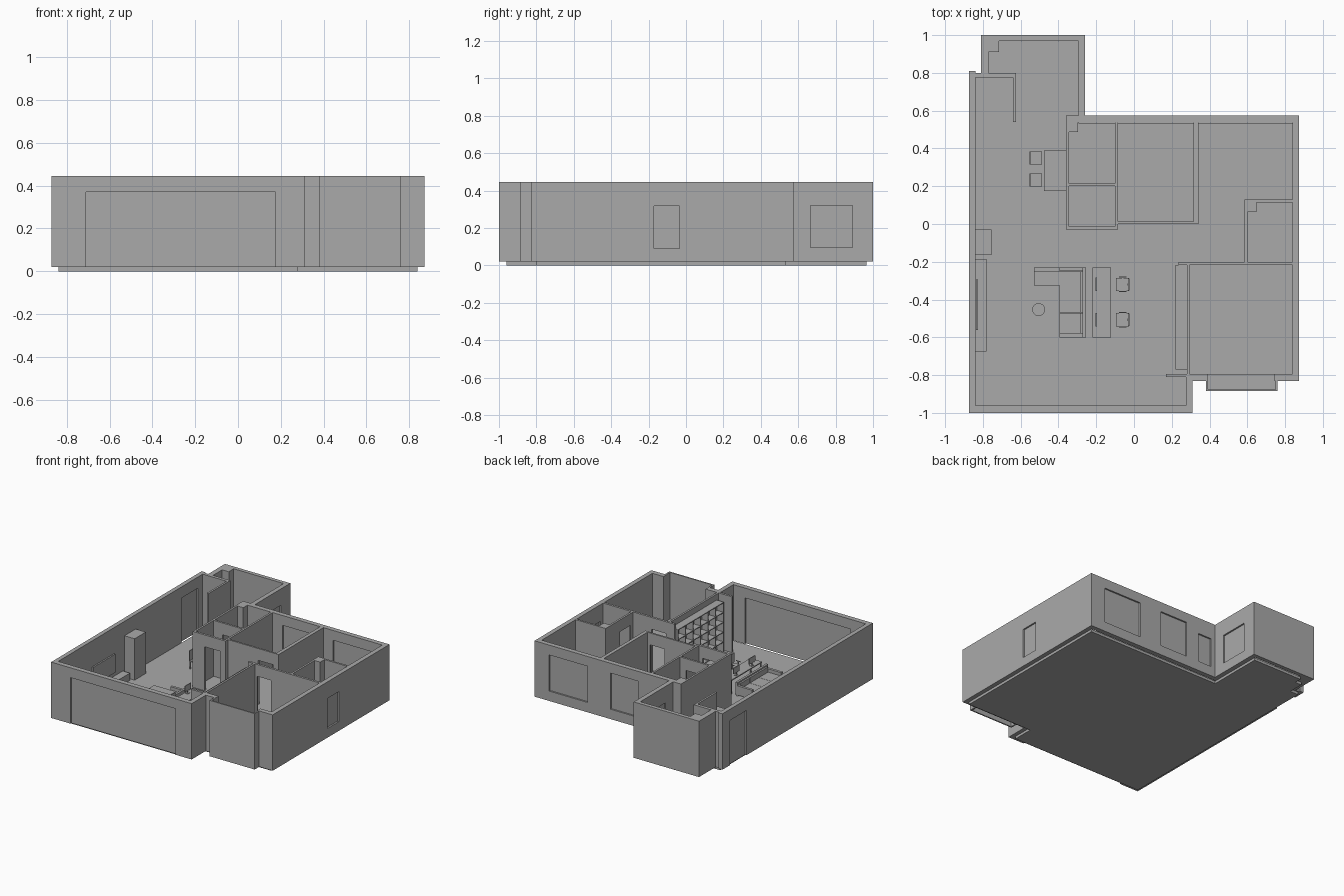
import bpy, bmesh, math

if "Cube" in bpy.data.objects:
    bpy.data.objects.remove(bpy.data.objects["Cube"])

mat = bpy.data.materials.new("plain grey")
mat.diffuse_color = (0.4, 0.4, 0.4, 1)
mat.use_nodes = True
mat.node_tree.nodes["Principled BSDF"].inputs["Base Color"].default_value = mat.diffuse_color
Z0, Z1 = 0.02, 0.445          # wall base and top


def finish(name, bm):
    bmesh.ops.recalc_face_normals(bm, faces=bm.faces)
    me = bpy.data.meshes.new(name)
    bm.to_mesh(me)
    bm.free()
    me.materials.append(mat)
    ob = bpy.data.objects.new(name, me)
    bpy.context.collection.objects.link(ob)
    return ob


def boxes(name, items):
    """One object from boxes given as (x0, x1, y0, y1, z0, z1)."""
    bm = bmesh.new()
    for x0, x1, y0, y1, z0, z1 in items:
        vs = bmesh.ops.create_cube(bm, size=1)["verts"]
        for v in vs:
            v.co.x = x1 if v.co.x > 0 else x0
            v.co.y = y1 if v.co.y > 0 else y0
            v.co.z = z1 if v.co.z > 0 else z0
    return finish(name, bm)


def prism(name, pts, z0, z1):
    bm = bmesh.new()
    f = bm.faces.new([bm.verts.new((x, y, z0)) for x, y in pts])
    r = bmesh.ops.extrude_face_region(bm, geom=[f])
    for v in r["geom"]:
        if isinstance(v, bmesh.types.BMVert):
            v.co.z = z1
    return finish(name, bm)


def cylinder(name, x, y, z0, z1, r, n=24):
    pts = [(x + r * math.cos(2 * math.pi * i / n), y + r * math.sin(2 * math.pi * i / n)) for i in range(n)]
    return prism(name, pts, z0, z1)


def wall(name, x0, x1, y0, y1, holes=()):
    """Wall along its longer side; holes are (start, end, bottom, top, has_pane)."""
    along_x = x1 - x0 > y1 - y0
    lo, hi = (x0, x1) if along_x else (y0, y1)

    def part(a, b, c, d, inset=0.0):
        if along_x:
            return (a, b, y0 + inset, y1 - inset, c, d)
        return (x0 + inset, x1 - inset, a, b, c, d)

    out, panes, pos = [], [], lo
    for a, b, c, d, pane in sorted(holes):
        out.append(part(pos, a, Z0, Z1))
        out.append(part(a, b, d, Z1))
        if c > Z0:
            out.append(part(a, b, Z0, c))
        if pane:
            panes.append(part(a, b, c, d, 0.012))
        pos = b
    out.append(part(pos, hi, Z0, Z1))
    boxes(name, out)
    if panes:
        boxes(name + "_panes", panes)


# floor slab
prism("floor", [(-.84, -.96), (.28, -.96), (.28, -.8), (.84, -.8), (.84, .535), (-.295, .535),
                (-.295, .965), (-.715, .965), (-.715, .91), (-.77, .91), (-.77, .79), (-.84, .79)], 0, Z0)

# outer walls
wall("front_wall", -.873, .31, -1, -.962, [(-.71, .175, Z0, .37, True)])
wall("left_wall", -.873, -.84, -.962, .81, [(.52, .72, Z0, .36, True)])
wall("right_wall", .838, .873, -.83, .575, [(-.17, -.035, .09, .318, True)])
wall("back_wall", -.36, .838, .538, .575,
     [(.425, .75, .095, .37, True), (0, .235, .095, .37, True), (-.225, -.11, .095, .32, True)])
wall("living_right_wall", .275, .31, -.962, -.81)
wall("entry_right_wall", -.295, -.26, .575, .97, [(.665, .89, .095, .32, True)])
wall("entry_back_wall", -.81, -.26, .97, 1)
wall("entry_left_wall", -.81, -.77, .8, .97)
wall("entry_column", -.77, -.715, .91, .97)
wall("entry_front_wall", -.84, -.64, .775, .80)
wall("entry_screen", -.64, -.625, .54, .80)

# bay window with low sill
boxes("bedroom_front_wall", [(.31, .39, -.83, -.793, Z0, Z1), (.745, .838, -.83, -.793, Z0, Z1),
                             (.39, .745, -.83, -.793, Z0, .09)])
boxes("bay_window", [(.38, .76, -.885, -.875, Z0, Z1), (.38, .392, -.875, -.83, Z0, Z1),
                     (.748, .76, -.875, -.83, Z0, Z1)])
boxes("bay_sill", [(.392, .748, -.875, -.83, .08, .09)])

# inner walls
wall("stub_wall", .17, .31, -.81, -.793)
wall("bedroom_left_wall", .28, .295, -.793, -.217)
wall("bedroom_back_wall", .235, .838, -.217, -.20, [(.31, .43, Z0, .355, False)])
wall("bath_left_wall", .585, .6, -.20, .13, [(-.17, -.04, Z0, .355, False)])
wall("bath_back_wall", .6, .838, .115, .13)
wall("bath_column", .6, .648, .063, .115)
wall("study_right_wall", .315, .342, 0, .538)
wall("study_front_wall", -.085, .315, 0, .014, [(.17, .295, Z0, .355, False)])
wall("kitchen_right_wall", -.10, -.085, -.03, .538)
wall("kitchen_left_wall", -.36, -.345, -.03, .538)
wall("kitchen_middle_wall", -.345, -.10, .20, .215, [(-.27, -.15, Z0, .355, False)])
wall("kitchen_front_wall", -.345, -.10, -.03, -.013, [(-.26, -.13, Z0, .355, False)])
wall("kitchen_column", -.345, -.297, .487, .538)

# bookshelf: uprights and boards on a grid
t, H = .006, .40
shelf = [(.274, .28, -.77, -.217, Z0, H)]
cols, rows = 6, 5
for i in range(cols + 1):
    y = -.77 + (.553 - t) * i / cols
    shelf.append((.221, .274, y, y + t, Z0, H))
for j in range(rows + 1):
    z = Z0 + (H - Z0 - t) * j / rows
    shelf.append((.22, .274, -.769, -.218, z, z + t))
boxes("bookshelf", shelf)

# cabinet, television and its stand
boxes("tall_cabinet", [(-.84, -.755, -.165, -.03, Z0, .335)])
boxes("television_stand", [(-.84, -.78, -.675, -.185, Z0, .075)])
boxes("television", [(-.836, -.825, -.56, -.295, .11, .25)])

# sofa with chaise
boxes("sofa_base", [(-.395, -.255, -.6, -.23, .03, .055), (-.53, -.395, -.325, -.23, .03, .055)])
boxes("sofa_back", [(-.272, -.255, -.6, -.23, .055, .125)])
boxes("sofa_arms", [(-.395, -.272, -.6, -.58, .055, .1), (-.395, -.272, -.25, -.23, .055, .1)])
cush = []
for i in range(3):
    y0 = -.58 + .11 * i
    cush += [(-.395, -.285, y0 + .001, y0 + .109, .055, .075), (-.285, -.272, y0 + .001, y0 + .109, .055, .115)]
cush.append((-.53, -.395, -.325, -.251, .055, .075))
boxes("sofa_cushions", cush)
boxes("sofa_feet", [(x, x + .012, y, y + .012, Z0, .03) for x, y in
                    [(-.39, -.595), (-.272, -.595), (-.272, -.247), (-.525, -.247), (-.525, -.32)]])

# round side table
cylinder("side_table_top", -.505, -.453, .075, .082, .034)
cylinder("side_table_stem", -.505, -.453, .026, .075, .005, 12)
cylinder("side_table_foot", -.505, -.453, Z0, .026, .02)


def table(name, x0, x1, y0, y1, h):
    """Top with four legs."""
    parts = [(x0, x1, y0, y1, h - .008, h)]
    for x in (x0 + .003, x1 - .011):
        for y in (y0 + .003, y1 - .011):
            parts.append((x, x + .008, y, y + .008, Z0, h - .008))
    boxes(name, parts)


# desk, monitors and office chairs
table("desk", -.22, -.122, -.6, -.23, .13)
for k, cy in enumerate((-.32, -.507)):
    boxes(f"monitor_{k}", [(-.203, -.197, cy - .036, cy + .036, .15, .195),
                           (-.203, -.199, cy - .005, cy + .005, .132, .15),
                           (-.208, -.188, cy - .014, cy + .014, .13, .133)])
    boxes(f"office_chair_{k}", [(-.095, -.027, cy - .035, cy + .035, .08, .09),
                                (-.032, -.024, cy - .032, cy + .032, .1, .17),
                                (-.034, -.028, cy - .006, cy + .006, .088, .1),
                                (-.079, -.04, cy - .041, cy - .036, .108, .113),
                                (-.079, -.04, cy + .036, cy + .041, .108, .113),
                                (-.063, -.056, cy - .041, cy - .035, .082, .108),
                                (-.063, -.056, cy + .035, cy + .041, .082, .108),
                                (-.09, -.03, cy - .004, cy + .004, Z0, .028),
                                (-.064, -.056, cy - .03, cy + .03, Z0, .028)])
    cylinder(f"chair_stem_{k}", -.06, cy, .028, .08, .005, 12)

# dining table and two chairs
table("dining_table", -.477, -.36, .175, .39, .13)
for k, cy in enumerate((.35, .233)):
    table(f"dining_chair_{k}", -.552, -.487, cy - .034, cy + .034, .085)
    boxes(f"dining_chair_back_{k}", [(-.552, -.546, cy - .034, cy + .034, .085, .16)])
